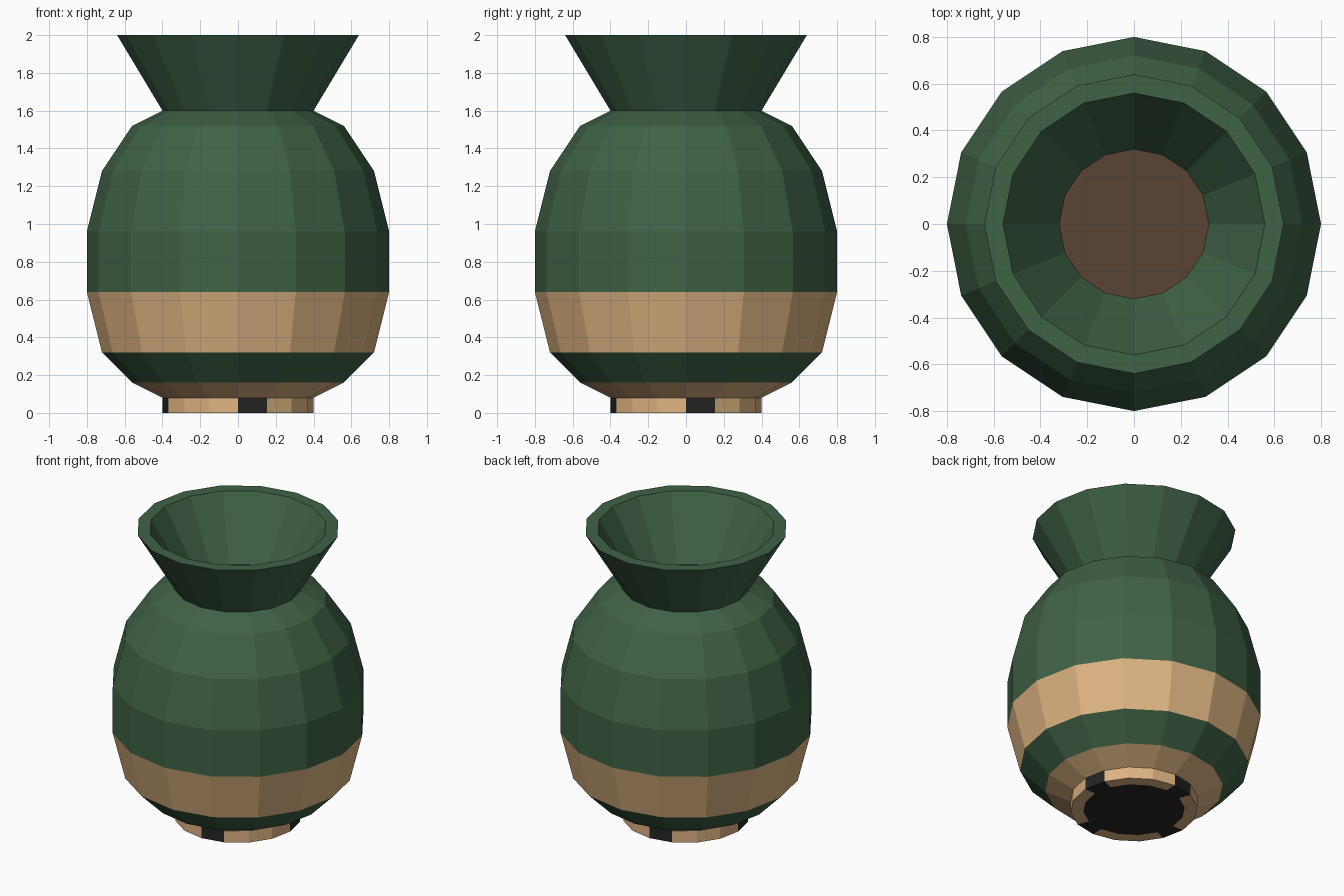
import bpy, bmesh, math

if "Cube" in bpy.data.objects:
    bpy.data.objects.remove(bpy.data.objects["Cube"])

SIDES = 16


def material(name, srgb):
    m = bpy.data.materials.new(name)
    lin = [((c / 255 + 0.055) / 1.055) ** 2.4 for c in srgb]
    m.diffuse_color = (*lin, 1.0)
    m.use_nodes = True
    m.node_tree.nodes["Principled BSDF"].inputs["Base Color"].default_value = m.diffuse_color
    return m


green = material("green glaze", (63, 98, 70))
tan = material("tan clay", (222, 180, 130))
soil = material("brown soil", (90, 68, 53))
dark = material("near black", (36, 36, 36))


def lathe(name, profile, mats, rule=None, cap_start=False, cap_end=False):
    """Turn (radius, z) points into a faceted solid; rule(segment, side) picks the material.
    Profiles run bottom to top on the outside so faces point outward."""
    bm = bmesh.new()
    rings = [[bm.verts.new((r * math.cos(math.tau * i / SIDES),
                            r * math.sin(math.tau * i / SIDES), z))
              for i in range(SIDES)] for r, z in profile]
    for s, (a, b) in enumerate(zip(rings, rings[1:])):
        for i in range(SIDES):
            j = (i + 1) % SIDES
            f = bm.faces.new((a[i], a[j], b[j], b[i]))
            f.material_index = rule(s, i) if rule else 0
    if cap_start:
        bm.faces.new(rings[0][::-1]).material_index = len(mats) - 1
    if cap_end:
        bm.faces.new(rings[-1]).material_index = len(mats) - 1
    me = bpy.data.meshes.new(name)
    bm.to_mesh(me)
    bm.free()
    for m in mats:
        me.materials.append(m)
    ob = bpy.data.objects.new(name, me)
    bpy.context.collection.objects.link(ob)
    return ob


# Foot ring: every fourth side is a dark notch, underside filled dark
lathe("foot", [(0.32, 0), (0.4, 0), (0.4, 0.08)], [tan, dark],
      lambda s, i: 1 if i % 4 == 0 else 0, cap_start=True)

# Round body: tan base and tan band (segments 0 and 2), green elsewhere
lathe("body", [(0.4, 0.08), (0.56, 0.16), (0.72, 0.32), (0.8, 0.64),
               (0.8, 0.96), (0.72, 1.28), (0.56, 1.52), (0.4, 1.6)],
      [green, tan], lambda s, i: 1 if s in (0, 2) else 0)

# Flared neck with thick rim and inner funnel, closed by the soil disc
lathe("neck", [(0.4, 1.6), (0.64, 2.0), (0.56, 2.0), (0.32, 1.6)],
      [green, soil], cap_end=True)
